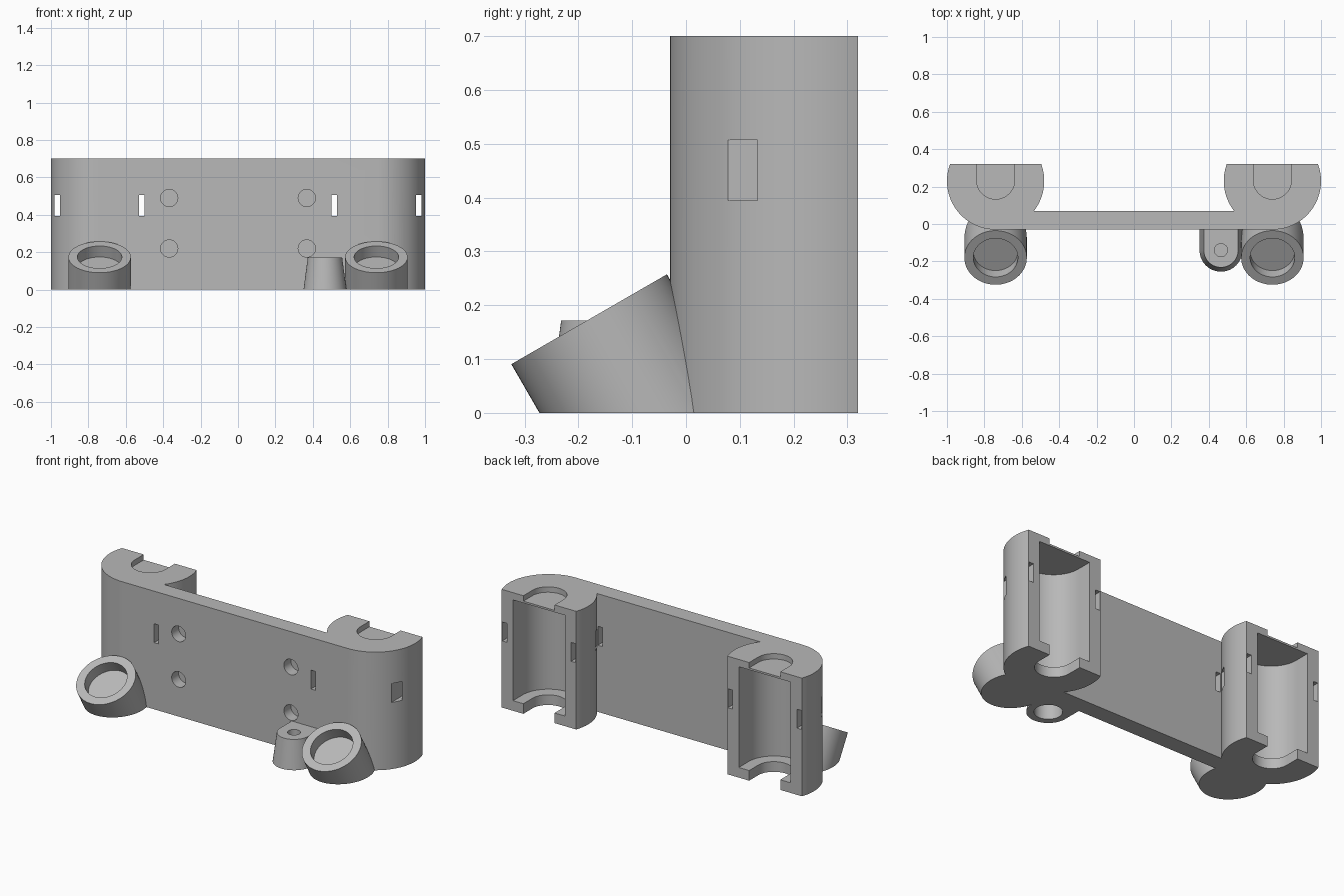
import bpy, bmesh, math
from mathutils import Matrix, Vector

if "Cube" in bpy.data.objects:
    bpy.data.objects.remove(bpy.data.objects["Cube"], do_unlink=True)

HEIGHT = 0.70
COL_X, COL_Y, COL_R = 0.74, 0.23, 0.26
BACK, PLATE_BACK, FRONT = 0.32, 0.07, -0.03
BELOW = -0.1          # solids start below the floor and are trimmed level at the end

grey = bpy.data.materials.new("light_grey_plastic")
grey.use_nodes = True
colour = (0.48, 0.48, 0.48, 1)
grey.diffuse_color = colour
grey.node_tree.nodes["Principled BSDF"].inputs["Base Color"].default_value = colour


def make_object(name, bm):
    bmesh.ops.recalc_face_normals(bm, faces=bm.faces)
    mesh = bpy.data.meshes.new(name)
    bm.to_mesh(mesh)
    bm.free()
    mesh.materials.append(grey)
    obj = bpy.data.objects.new(name, mesh)
    bpy.context.collection.objects.link(obj)
    return obj


def arc(cx, cy, r, start, end, steps):
    angles = [math.radians(start + (end - start) * i / steps) for i in range(steps + 1)]
    return [(cx + r * math.cos(a), cy + r * math.sin(a)) for a in angles]


def u_shape(cx, cy, r, y_end):
    """Half circle towards the front with straight sides running back to y_end."""
    return arc(cx, cy, r, 180, 360, 32) + [(cx + r, y_end), (cx - r, y_end)]


def loft(name, low, high, z0, z1):
    """Closed solid between two outlines with equal point counts."""
    bm = bmesh.new()
    a = [bm.verts.new((x, y, z0)) for x, y in low]
    b = [bm.verts.new((x, y, z1)) for x, y in high]
    bm.faces.new(a)
    bm.faces.new(b)
    for i in range(len(a)):
        j = (i + 1) % len(a)
        bm.faces.new((a[i], a[j], b[j], b[i]))
    return make_object(name, bm)


def prism(name, outline, z0, z1):
    return loft(name, outline, outline, z0, z1)


def box(name, x0, x1, y0, y1, z0, z1):
    return prism(name, [(x0, y0), (x1, y0), (x1, y1), (x0, y1)], z0, z1)


def rod(name, r, start, end, segments=64):
    """Cylinder between two points."""
    start, end = Vector(start), Vector(end)
    axis = end - start
    turn = axis.to_track_quat('Z', 'Y').to_matrix().to_4x4()
    bm = bmesh.new()
    bmesh.ops.create_cone(bm, cap_ends=True, segments=segments, radius1=r, radius2=r,
                          depth=axis.length,
                          matrix=Matrix.Translation((start + end) / 2) @ turn)
    return make_object(name, bm)


def combine(target, other, operation):
    mod = target.modifiers.new(operation.lower(), 'BOOLEAN')
    mod.operation = operation
    mod.solver = 'EXACT'
    mod.object = other
    bpy.context.view_layer.objects.active = target
    bpy.ops.object.modifier_apply(modifier=mod.name)
    bpy.data.objects.remove(other, do_unlink=True)


# Back plate with a rounded column at each end, as one outline
rise = math.degrees(math.asin((BACK - COL_Y) / COL_R))
inner = math.degrees(math.asin((COL_Y - PLATE_BACK) / COL_R))
half = arc(COL_X, COL_Y, COL_R, -90, rise, 36)
half += arc(COL_X, COL_Y, COL_R, 180 - rise, 180 + inner, 24)
outline = half + [(-x, y) for x, y in reversed(half)]
body = prism("holder_body", outline, BELOW, HEIGHT)

# Tilted round sockets on the front
tilt = Vector((0, -0.5, math.sqrt(0.75)))
for side in (-1, 1):
    mouth = Vector((side * COL_X, -0.18, 0.174))
    socket = rod("socket", 0.167, mouth - tilt * 0.5, mouth)
    combine(socket, box("socket_trim", -2, 2, 0.035, 1, -1, 1), 'DIFFERENCE')
    combine(body, socket, 'UNION')

# Tapered boss beside the left socket
BOSS_X, BOSS_Y = 0.465, -0.14
boss = loft("boss", u_shape(BOSS_X, BOSS_Y, 0.128, 0.02),
            u_shape(BOSS_X, BOSS_Y, 0.092, 0.02), BELOW, 0.172)
combine(body, boss, 'UNION')

# Level the underside
combine(body, box("floor_trim", -2, 2, -2, 2, -1, 0), 'DIFFERENCE')

# Boss holes: small from above, wide from below
combine(body, rod("boss_top_hole", 0.035, (BOSS_X, BOSS_Y, 0.13), (BOSS_X, BOSS_Y, 0.3), 32),
        'DIFFERENCE')
combine(body, rod("boss_bottom_hole", 0.075, (BOSS_X, BOSS_Y, -0.1), (BOSS_X, BOSS_Y, 0.1), 40),
        'DIFFERENCE')

for side in (-1, 1):
    cx = side * COL_X
    # Socket bore
    mouth = Vector((cx, -0.18, 0.174))
    combine(body, rod("socket_bore", 0.119, mouth - tilt * 0.068, mouth + tilt * 0.2),
            'DIFFERENCE')
    # Column chamber, open bottom notch and shallow top recess
    combine(body, prism("chamber", u_shape(cx, COL_Y, 0.17, 0.5), 0.06, 0.657), 'DIFFERENCE')
    notch = u_shape(cx, COL_Y + 0.005, 0.102, 0.5)
    combine(body, prism("bottom_notch", notch, -0.2, 0.2), 'DIFFERENCE')
    combine(body, prism("top_recess", notch, 0.668, 0.9), 'DIFFERENCE')
    # Strap slots running front to back through the column walls
    for offset in (-0.226, 0.226):
        x = cx + offset
        combine(body, box("strap_slot", x - 0.015, x + 0.015, -0.5, 0.5, 0.395, 0.507),
                'DIFFERENCE')
    # Blind screw holes in the plate
    for z in (0.22, 0.49):
        combine(body, rod("screw_hole", 0.046, (side * 0.368, -0.2, z),
                          (side * 0.368, 0.035, z), 40), 'DIFFERENCE')

bpy.ops.object.select_all(action='DESELECT')
body.select_set(True)
bpy.context.view_layer.objects.active = body
bpy.ops.object.shade_smooth_by_angle(angle=math.radians(30))
